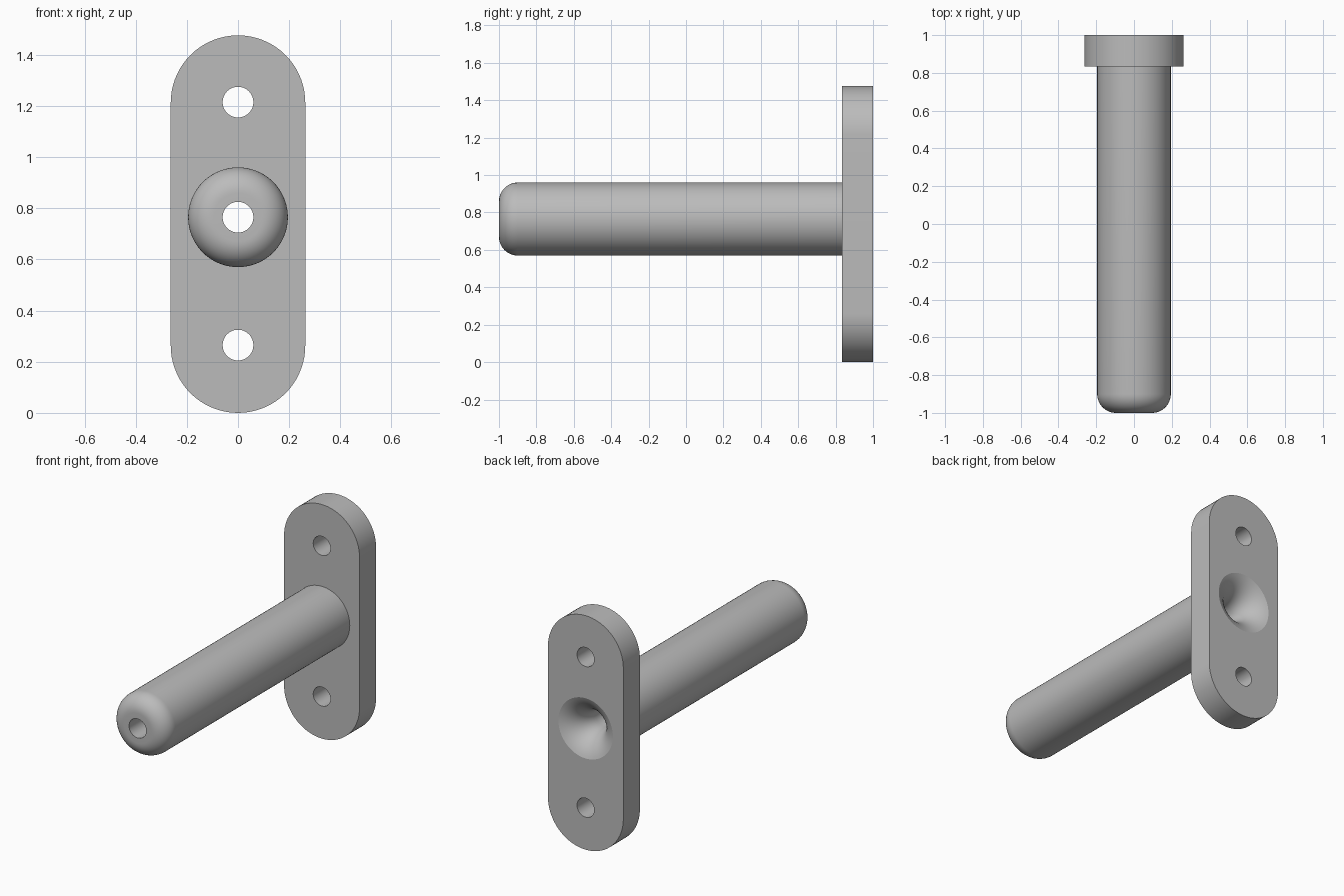
import bpy
import bmesh
from math import sin, cos, pi, acos
from mathutils import Matrix, Vector

cube = bpy.data.objects.get("Cube")
if cube:
    bpy.data.objects.remove(cube, do_unlink=True)

SEGMENTS = 72
PLATE_FRONT, PLATE_BACK = 0.835, 1.0
PLATE_R, PLATE_H = 0.263, 1.476
ROD_R, ROD_Z = 0.195, 0.765
HOLE_R, FLARE_R, FLARE_CURVE = 0.06, 0.19, 0.2
TIP_FILLET = 0.1

grey = bpy.data.materials.new("plain grey")
grey.use_nodes = True
grey.diffuse_color = (0.5, 0.5, 0.5, 1)
grey.node_tree.nodes["Principled BSDF"].inputs["Base Color"].default_value = grey.diffuse_color


def finish(name, bm):
    """Turn a bmesh into a named object."""
    bmesh.ops.remove_doubles(bm, verts=bm.verts, dist=1e-5)
    bmesh.ops.recalc_face_normals(bm, faces=bm.faces)
    mesh = bpy.data.meshes.new(name)
    bm.to_mesh(mesh)
    bm.free()
    mesh.materials.append(grey)
    obj = bpy.data.objects.new(name, mesh)
    bpy.context.collection.objects.link(obj)
    return obj


def lathe(name, profile, z):
    """Spin (radius, y) points round a y-parallel axis at height z."""
    bm = bmesh.new()
    verts = [bm.verts.new((r, y, z)) for r, y in profile]
    edges = [bm.edges.new(pair) for pair in zip(verts, verts[1:])]
    bmesh.ops.spin(bm, geom=verts + edges, cent=(0, 0, z), axis=(0, 1, 0),
                   angle=2 * pi, steps=SEGMENTS, use_merge=True)
    return finish(name, bm)


def select_only(obj):
    bpy.ops.object.select_all(action='DESELECT')
    obj.select_set(True)
    bpy.context.view_layer.objects.active = obj


def cut(obj, cutter):
    select_only(obj)
    mod = obj.modifiers.new("cut", 'BOOLEAN')
    mod.operation, mod.solver, mod.object = 'DIFFERENCE', 'EXACT', cutter
    bpy.ops.object.modifier_apply(modifier=mod.name)


# Mounting plate: a rounded slot outline, extruded backwards
bm = bmesh.new()
half = SEGMENTS // 2
outline = []
for start, centre_z in ((0, PLATE_H - PLATE_R), (pi, PLATE_R)):
    for i in range(half + 1):
        a = start + pi * i / half
        outline.append(bm.verts.new((PLATE_R * cos(a), PLATE_FRONT,
                                     centre_z + PLATE_R * sin(a))))
face = bm.faces.new(outline)
moved = bmesh.ops.extrude_face_region(bm, geom=[face], use_keep_orig=True)["geom"]
bmesh.ops.translate(bm, vec=(0, PLATE_BACK - PLATE_FRONT, 0),
                    verts=[v for v in moved if isinstance(v, bmesh.types.BMVert)])
plate = finish("mounting_plate", bm)

# Rod with a rounded tip
profile = [(0, -1)]
for i in range(13):
    a = pi / 2 * i / 12
    profile.append((ROD_R - TIP_FILLET + TIP_FILLET * sin(a),
                    -1 + TIP_FILLET - TIP_FILLET * cos(a)))
profile += [(ROD_R, PLATE_FRONT), (0, PLATE_FRONT)]
rod = lathe("rod", profile, ROD_Z)

# Bore that flares like a trumpet at the back
end = acos(1 - (FLARE_R - HOLE_R) / FLARE_CURVE)
throat = PLATE_BACK - FLARE_CURVE * sin(end)
profile = [(0, -1.1), (HOLE_R, -1.1)]
for i in range(17):
    a = end * i / 16
    profile.append((HOLE_R + FLARE_CURVE * (1 - cos(a)),
                    throat + FLARE_CURVE * sin(a)))
profile += [(FLARE_R, 1.1), (0, 1.1)]
bore = lathe("bore_cutter", profile, ROD_Z)

# Two screw holes
cutters = [bore]
for z in (0.265, 1.215):
    cutters.append(lathe("screw_cutter", [(0, 0.7), (HOLE_R, 0.7), (HOLE_R, 1.1), (0, 1.1)], z))

for cutter in cutters:
    cutter.hide_render = True
    cut(plate, cutter)
cut(rod, bore)
for cutter in cutters:
    bpy.data.objects.remove(cutter, do_unlink=True)

for obj in (plate, rod):
    select_only(obj)
    bpy.ops.object.shade_smooth_by_angle(angle=pi / 10)
